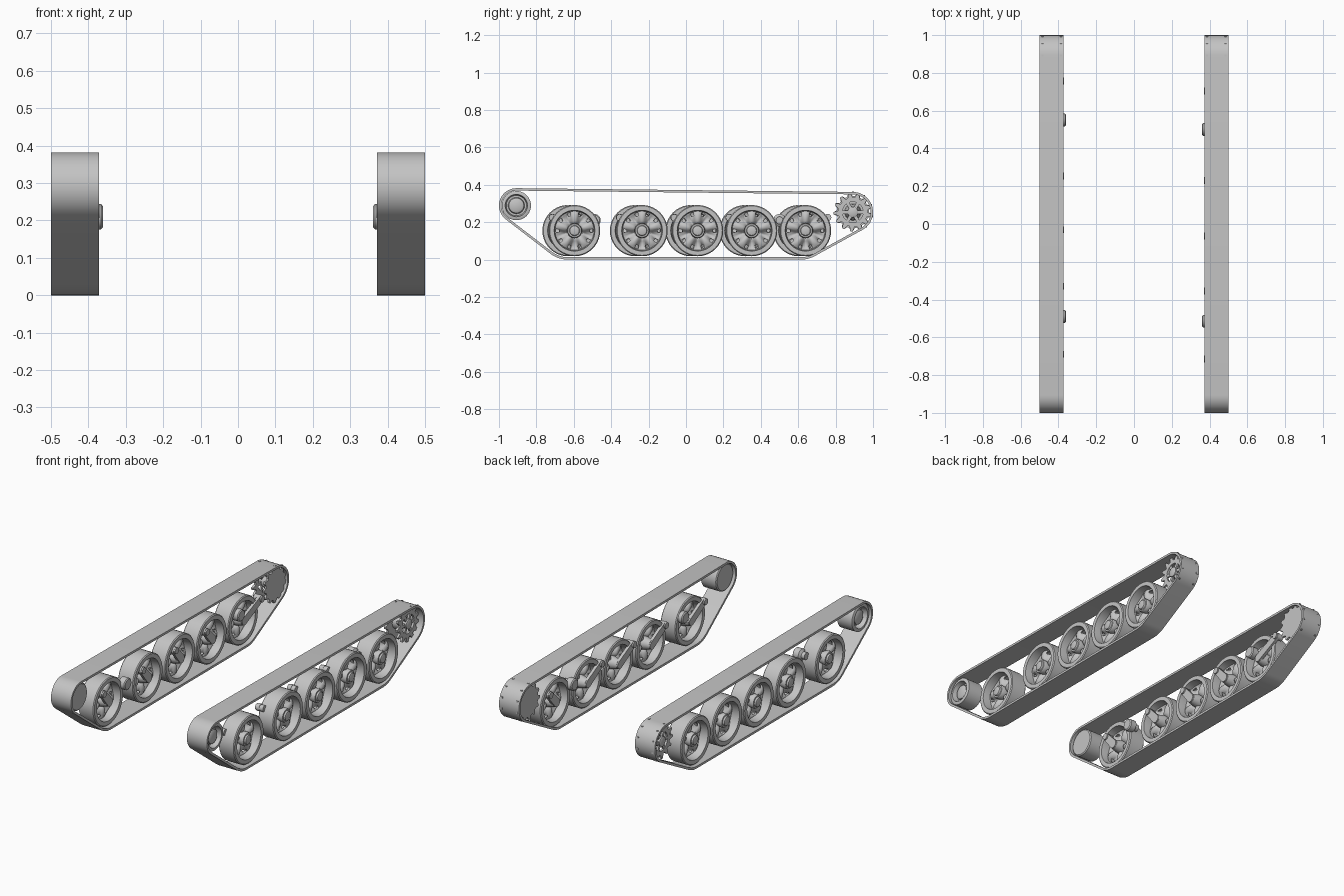
import bpy, bmesh
from math import sin, cos, pi, atan2, acos, hypot

if "Cube" in bpy.data.objects:
    bpy.data.objects.remove(bpy.data.objects["Cube"])

grey = bpy.data.materials.new("plain grey")
grey.use_nodes = True
grey.diffuse_color = (0.55, 0.55, 0.55, 1)
grey.node_tree.nodes["Principled BSDF"].inputs["Base Color"].default_value = (0.55, 0.55, 0.55, 1)


def finish(name, bm, angle=35):
    """Turn a bmesh into a grey object with sharp edges kept."""
    bmesh.ops.remove_doubles(bm, verts=bm.verts, dist=0.0001)
    bmesh.ops.recalc_face_normals(bm, faces=bm.faces)
    mesh = bpy.data.meshes.new(name)
    bm.to_mesh(mesh)
    bm.free()
    mesh.materials.append(grey)
    obj = bpy.data.objects.new(name, mesh)
    bpy.context.collection.objects.link(obj)
    bpy.ops.object.select_all(action='DESELECT')
    obj.select_set(True)
    bpy.context.view_layer.objects.active = obj
    bpy.ops.object.shade_smooth_by_angle(angle=angle * pi / 180)
    return obj


def lathe(name, side, y, z, profile, closed=False, n=40):
    """Spin (sideways position, radius) pairs round an axle at y, z."""
    bm = bmesh.new()
    rings = [[bm.verts.new((side * u, y + r * cos(2 * pi * i / n), z + r * sin(2 * pi * i / n)))
              for i in range(n)] for u, r in profile]
    pairs = list(zip(rings, rings[1:]))
    if closed:
        pairs.append((rings[-1], rings[0]))
    else:
        bm.faces.new(rings[0])
        bm.faces.new(rings[-1])
    for a, b in pairs:
        for i in range(n):
            j = (i + 1) % n
            bm.faces.new((a[i], a[j], b[j], b[i]))
    return finish(name, bm)


def prism(name, side, outer, inner, u0, u1):
    """Plate with (y, z) outline and an optional hole of the same point count."""
    bm = bmesh.new()
    n = len(outer)
    ring = lambda pts, u: [bm.verts.new((side * u, y, z)) for y, z in pts]
    loops = [ring(outer, u0), ring(outer, u1)]
    if inner:
        loops += [ring(inner, u1), ring(inner, u0)]
    else:
        bm.faces.new(loops[0])
        bm.faces.new(loops[1])
    for k in range(len(loops) if inner else 1):
        a, b = loops[k], loops[(k + 1) % len(loops)]
        for i in range(n):
            j = (i + 1) % n
            bm.faces.new((a[i], a[j], b[j], b[i]))
    return finish(name, bm)


def belt(circles, grow=0.0, steps=14):
    """Outline of a belt wrapped counterclockwise round (y, z, r) circles."""
    normals = []
    for (y0, z0, r0), (y1, z1, r1) in zip(circles, circles[1:] + circles[:1]):
        d = hypot(y1 - y0, z1 - z0)
        normals.append(atan2(z1 - z0, y1 - y0) - acos((r0 - r1) / d))
    pts = []
    for k, (y, z, r) in enumerate(circles):
        a = normals[k - 1]
        sweep = (normals[k] - a) % (2 * pi)
        for i in range(steps + 1):
            t = a + sweep * i / steps
            pts.append((y + (r + grow) * cos(t), z + (r + grow) * sin(t)))
    return pts


def gear(y, z, tip, root, teeth=13):
    """Toothed outline: four points for each tooth."""
    pts = []
    for i in range(teeth):
        for f, r in ((0, root), (0.28, root), (0.5, tip), (0.74, tip)):
            t = 2 * pi * (i + f) / teeth
            pts.append((y + r * cos(t), z + r * sin(t)))
    return pts


def circle(y, z, r, n):
    return [(y + r * cos(2 * pi * i / n), z + r * sin(2 * pi * i / n)) for i in range(n)]


def dish(name, side, y, z, n=60):
    """Waved wheel disc with five broad spokes and ten slots near the rim."""
    bm = bmesh.new()
    rows = []
    for r, wave in ((0.03, 0.006), (0.055, 0.016), (0.082, 0.018), (0.099, 0.008), (0.112, 0.0)):
        rows.append([bm.verts.new((side * (0.437 + wave * cos(10 * pi * i / n)),
                                   y + r * sin(2 * pi * i / n), z + r * cos(2 * pi * i / n)))
                     for i in range(n)])
    for k in range(len(rows) - 1):
        for i in range(n):
            if k == 2 and i % 6 in (2, 3):
                continue
            j = (i + 1) % n
            bm.faces.new((rows[k][i], rows[k][j], rows[k + 1][j], rows[k + 1][i]))
    obj = finish(name, bm, 50)
    solid = obj.modifiers.new("thickness", 'SOLIDIFY')
    solid.thickness, solid.offset = 0.01, 0


IDLER, SPROCKET = (-0.907, 0.289), (0.892, 0.254)
WHEEL_Y, WHEEL_Z = (-0.631, -0.27, 0.027, 0.316, 0.604), 0.155
TRACK = [(*IDLER, 0.093), (WHEEL_Y[0], WHEEL_Z, 0.155),
         (WHEEL_Y[-1] + 0.01, WHEEL_Z, 0.155), (*SPROCKET, 0.108)]
PIVOTS = {-1: (-0.69, -0.33, -0.03, 0.254, 0.757), 1: (-0.714, -0.355, -0.063, 0.23, 0.704)}
DAMPERS = {-1: (-0.49, 0.55), 1: (-0.515, 0.50)}

for side, word in ((1, "left"), (-1, "right")):
    # Track band
    prism(word + "_track", side, belt(TRACK), belt(TRACK, -0.013), 0.372, 0.5)

    # Rivets on the track round the sprocket
    bm = bmesh.new()
    for k in range(5):
        t = pi * (0.5 - 0.19 * k)
        for u in (0.387, 0.485):
            cube = bmesh.ops.create_cube(bm, size=0.01)["verts"]
            for v in cube:
                v.co.x += side * u
                v.co.y += SPROCKET[0] + 0.105 * cos(t)
                v.co.z += SPROCKET[1] + 0.105 * sin(t)
    finish(word + "_track_rivets", bm)

    # Road wheels with swing arms on the inner side
    shift = 0.035 if side > 0 else 0
    for k, base in enumerate(WHEEL_Y):
        y, z = base + shift, WHEEL_Z
        tag = f"{word}_wheel_{k + 1}_"
        lathe(tag + "tyre", side, y, z, [(0.388, 0.109), (0.388, 0.132), (0.393, 0.137), (0.483, 0.137),
                                        (0.488, 0.132), (0.488, 0.109), (0.445, 0.104), (0.43, 0.104)], True)
        dish(tag + "disc", side, y, z)
        lathe(tag + "hub", side, y, z, [(0.385, 0.026), (0.425, 0.036), (0.468, 0.04), (0.476, 0.036),
                                       (0.476, 0.028), (0.485, 0.025), (0.488, 0.016)], n=24)
        pivot = PIVOTS[side][k]
        prism(tag + "arm", side, belt([(y, z, 0.024), (pivot, 0.225, 0.02)]), None, 0.378, 0.396)
        lathe(tag + "pivot", side, pivot, 0.225, [(0.37, 0.018), (0.42, 0.018)], n=20)

    # Damper heads
    for k, y in enumerate(DAMPERS[side]):
        lathe(f"{word}_damper_{k + 1}", side, y, 0.21,
              [(0.361, 0.028), (0.366, 0.034), (0.4, 0.034), (0.41, 0.02), (0.43, 0.02)], n=24)

    # Idler: closed on the inside, dished with a hub on the outside
    lathe(word + "_idler", side, *IDLER,
          [(0.385, 0.072), (0.39, 0.078), (0.484, 0.078), (0.488, 0.072), (0.488, 0.06),
           (0.455, 0.054), (0.455, 0.044), (0.474, 0.04), (0.48, 0.028)])

    # Sprocket: solid inner gear, open outer gear with spokes
    y, z = SPROCKET
    prism(word + "_sprocket_inner_gear", side, gear(y, z, 0.103, 0.086), None, 0.384, 0.396)
    prism(word + "_sprocket_outer_gear", side, gear(y, z, 0.103, 0.078),
          circle(y, z, 0.055, 52), 0.455, 0.468)
    lathe(word + "_sprocket_hub", side, y, z,
          [(0.39, 0.045), (0.43, 0.04), (0.45, 0.028), (0.474, 0.028), (0.478, 0.02)], n=24)
    for k in range(6):
        t = pi * k / 3
        spoke = [(y + 0.015 * cos(t), z + 0.015 * sin(t), 0.009), (y + 0.06 * cos(t), z + 0.06 * sin(t), 0.009)]
        prism(f"{word}_sprocket_spoke_{k + 1}", side, belt(spoke, steps=4), None, 0.456, 0.466)
